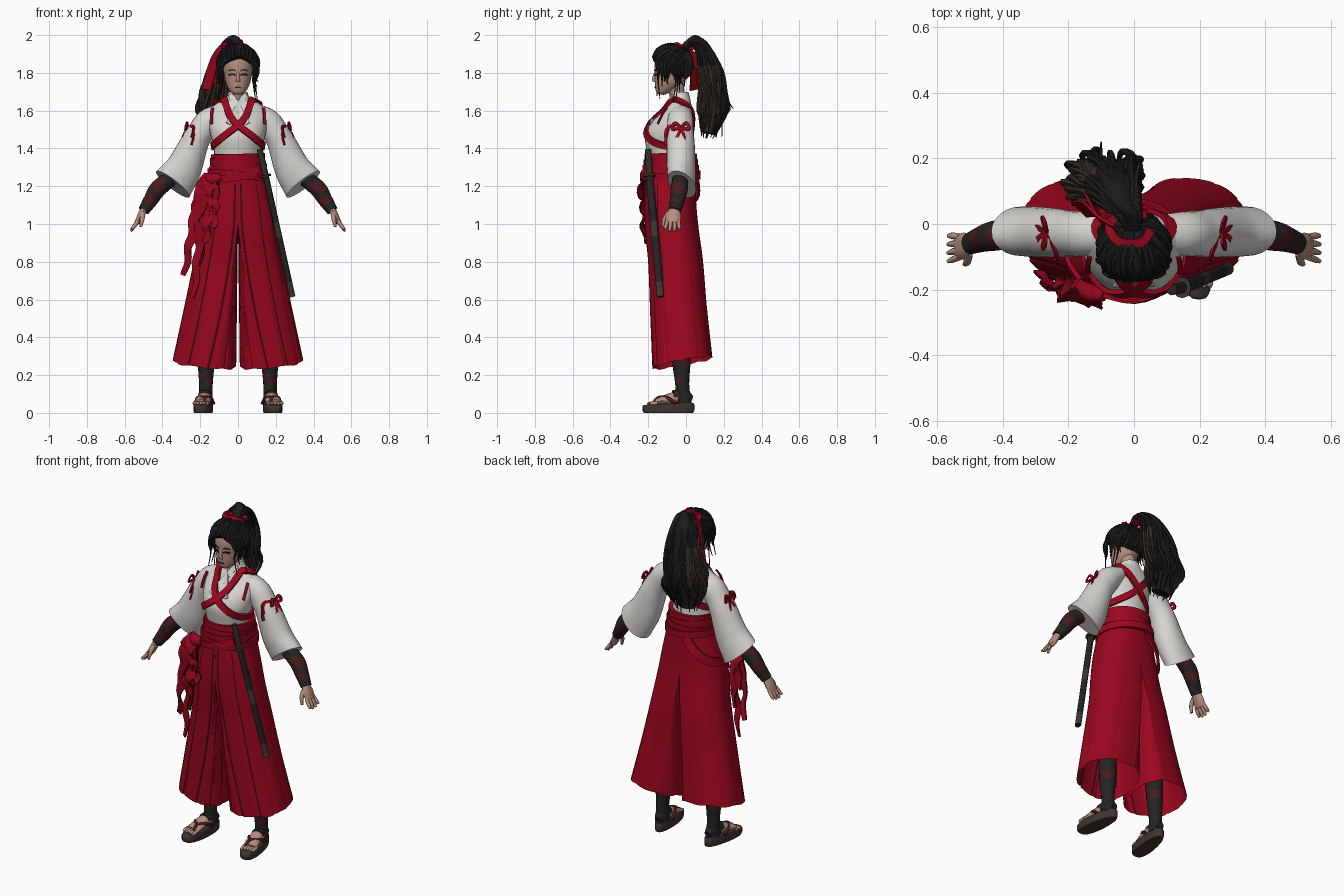
import bpy, bmesh, random
from math import sin, cos, pi, radians, copysign
from mathutils import Vector
from mathutils.bvhtree import BVHTree

random.seed(4)
rnd = random.uniform
X, Y, Z = Vector((1, 0, 0)), Vector((0, 1, 0)), Vector((0, 0, 1))
if "Cube" in bpy.data.objects:
    bpy.data.objects.remove(bpy.data.objects["Cube"])


def material(name, *rgb):
    m = bpy.data.materials.new(name)
    m.use_nodes = True
    m.diffuse_color = (*rgb, 1)
    m.node_tree.nodes["Principled BSDF"].inputs["Base Color"].default_value = (*rgb, 1)
    return m


white = material("white cloth", .68, .67, .64)
red = material("red cloth", .32, .002, .013)
fold = material("deep red fold", .05, .002, .004)
hair_black = material("black hair", .011, .011, .012)
hair_brown = material("brown hair", .035, .025, .018)
skin = material("skin", .46, .27, .215)
cloth = material("black cloth", .017, .017, .018)
wrap = material("dark red wrap", .065, .011, .012)
wood = material("brown wood", .05, .036, .029)


def smooth(pts, k=4):
    """Curve through points of any dimension."""
    p = [Vector(q) for q in pts]
    p = [2 * p[0] - p[1]] + p + [2 * p[-1] - p[-2]]
    out = []
    for a, b, c, d in zip(p, p[1:], p[2:], p[3:]):
        for i in range(k):
            t = i / k
            out.append(b + (c - a) * (t / 2) + (2 * a - 5 * b + 4 * c - d) * (t * t / 2)
                       + (3 * b - a - 3 * c + d) * (t ** 3 / 2))
    return out + [p[-2]]


def tangents(c, loop=False):
    n = len(c)
    if loop:
        return [(c[(i + 1) % n] - c[i - 1]).normalized() for i in range(n)]
    return [(c[min(i + 1, n - 1)] - c[max(i - 1, 0)]).normalized() for i in range(n)]


def tube(pts, n=10, ref=Y, k=4):
    """Rings along a path of x, y, z, radius along ref, radius across."""
    q = smooth(pts, k)
    c = [Vector(v[:3]) for v in q]
    rings = []
    for p, v, t in zip(c, q, tangents(c)):
        s = (ref - t * ref.dot(t)).normalized()
        u = t.cross(s)
        rings.append([p + s * v[3] * cos(2 * pi * j / n) + u * v[4] * sin(2 * pi * j / n)
                      for j in range(n)])
    return rings


def level(keys, n=32, k=4):
    """Horizontal ellipses of z, centre y, half width, half depth."""
    return [[Vector((w * cos(2 * pi * j / n), cy + d * sin(2 * pi * j / n), z)) for j in range(n)]
            for z, cy, w, d in smooth(keys, k)]


def strip(c, normals, width, thick=.008, loop=False, taper=0):
    """Flat band along points."""
    if isinstance(normals, Vector):
        normals = [normals] * len(c)
    rings = []
    for i, (p, t, m) in enumerate(zip(c, tangents(c, loop), normals)):
        u = t.cross(m).normalized() * width / 2 * (1 - taper * i / len(c))
        v = u.cross(t).normalized() * thick / 2
        rings.append([p + u + v, p - u + v, p - u - v, p + u - v])
    return rings


def build(name, tubes, mats, rule=None, caps=True, loop=False):
    bm = bmesh.new()
    for rings in tubes:
        rows = [[bm.verts.new(p) for p in r] for r in rings]
        n = len(rows[0])
        for i, (a, b) in enumerate(zip(rows, rows[1:] + (rows[:1] if loop else []))):
            for j in range(n):
                f = bm.faces.new((a[j], a[(j + 1) % n], b[(j + 1) % n], b[j]))
                if rule:
                    f.material_index = rule(f.calc_center_median(), i, j)
        if caps and not loop:
            for r in (rows[0], rows[-1]):
                bm.faces.new(r)
    bmesh.ops.recalc_face_normals(bm, faces=bm.faces)
    for f in bm.faces:
        f.smooth = True
    me = bpy.data.meshes.new(name)
    bm.to_mesh(me)
    bm.free()
    me.set_sharp_from_angle(angle=radians(50))
    for m in mats:
        me.materials.append(m)
    ob = bpy.data.objects.new(name, me)
    bpy.context.collection.objects.link(ob)
    return ob


def surface(ob):
    return BVHTree.FromPolygons([v.co for v in ob.data.vertices],
                                [p.vertices for p in ob.data.polygons])


def on_front(tree, pts, lift=.004):
    return [tree.ray_cast(Vector((x, -1, z)), Y)[0] - Y * lift for x, z in smooth(pts)]


# Torso, neck and crossed collar
torso = build("torso", [level([(1.33, -.08, .125, .115), (1.4, -.09, .128, .12),
    (1.47, -.095, .145, .122), (1.54, -.075, .155, .11), (1.6, -.045, .15, .08),
    (1.64, -.035, .11, .062), (1.665, -.03, .065, .052), (1.7, -.035, .05, .048)])], [white])
body = surface(torso)
build("neck", [level([(1.64, -.04, .04, .04), (1.76, -.06, .04, .045)])], [skin])
build("collar", [strip(on_front(body, [(s * .04, 1.685), (0, 1.62), (-s * .05, 1.53)]),
                       Y, .03) for s in (1, -1)], [white])

# Crossed cords, each looping over a shoulder and under the other arm
for s, side in ((1, "left"), (-1, "right")):
    pts, normals = [], []
    for ang, z in smooth([(90, 1.655), (70, 1.64), (33, 1.585), (0, 1.52), (-25, 1.47), (-50, 1.43),
                          (-88, 1.41), (-130, 1.44), (-180, 1.51), (-215, 1.58), (-250, 1.64),
                          (-270, 1.655)], 5)[:-1]:
        d = Vector((s * sin(radians(ang)), -cos(radians(ang)), 0))
        hit, nor = body.ray_cast(Vector((0, -.06, z)) + d * .5, -d)[:2]
        pts.append(hit + nor * .007)
        normals.append(nor)
    build(side + "_crossed_cord", [strip(pts, normals, .036, .014, True)], [red], loop=True)

# Split pleated trousers
KEYS = [(1.37, .13, -.205, .05), (1.25, .15, -.215, .05), (1.1, .185, -.22, .055),
        (.95, .21, -.215, .07), (.8, .235, -.2, .09), (.55, .285, -.19, .11), (.265, .345, -.178, .14)]


def trouser(s, n=144):
    rings = []
    for z, w, front, back in smooth(KEYS):
        t = min(max((1 - z) / .75, 0), 1)
        ring = []
        for i in range(n):
            c, d = (copysign(abs(f(2 * pi * i / n)) ** .85, f(2 * pi * i / n)) for f in (cos, sin))
            pleat = 1 - (.006 + .03 * t) * (i % 12 < 2) * (.3 + .7 * max(-d, 0))
            upper, lower = max(w * c * pleat, 0), .012 + (w - .012) * (1 + c * pleat) / 2
            ring.append(Vector((s * (upper + (lower - upper) * .8 * t),
                                (front + back) / 2 + (back - front) / 2 * d * pleat,
                                z + t * (.03 * d + .015 * c + .004 * sin(i / 3)))))
        rings.append(ring)
    return rings


for s, side in ((1, "left"), (-1, "right")):
    build(side + "_trouser", [trouser(s)], [red, fold], caps=False,
          rule=lambda c, i, j: int(j % 12 == 1 and j > 72 and c.z < 1.22 and c.y < -.12))

# Waist sash in tilted wraps, hip drape, knot and hanging tails
bands = []
for z, w, tilt in ((1.35, .133, .004), (1.32, .138, -.008), (1.29, .144, .008), (1.26, .152, -.012)):
    ring = [Vector((w * cos(a), -.08 + (w - .004) * sin(a), z + tilt * cos(a)))
            for a in (2 * pi * i / 40 for i in range(40))]
    bands.append(strip(ring, [(p - Vector((0, -.08, p.z))) for p in ring], .042, .02, True))
build("waist_sash", bands, [red], loop=True)
drape = smooth([(-.04, .06, 1.24), (-.12, .05, 1.15), (-.195, -.03, 1.1), (-.2, -.12, 1.14), (-.14, -.2, 1.23)])
build("hip_drape", [strip(drape, [p - Vector((0, -.08, p.z)) for p in drape], .05, .014),
                    strip(smooth([(.11, -.195, 1.29), (0, -.235, 1.25), (-.13, -.205, 1.235)]), Y, .04, .016)], [red])
build("sash_knot", [tube([(-.18, -.18, 1.25, .02, .02), (-.135, -.21, 1.235, .035, .03),
                          (-.09, -.215, 1.25, .02, .02)], ref=Z)], [red])
tails = []
for x, end, w in ((-.285, .73, .085), (-.235, .61, .075), (-.21, .78, .09), (-.17, .9, .09),
                  (-.125, .98, .085), (-.25, .9, .1)):
    path = [(-.14, -.205, 1.24)]
    for i in range(1, 8):
        t = i / 7
        path.append((-.14 + (x + .14) * t ** .6 + .008 * (-1) ** i,
                     -.23 + (.08 * t if x < -.2 else .015 * t) + rnd(-.018, .008),
                     1.24 + (end - 1.24) * t))
    path = smooth(path, 3)
    turns = [Vector((.4 * sin(i * .8 + x * 50) - .25, -1, 0)) for i in range(len(path))]
    tails.append(strip(path, turns, w, taper=.7))
build("sash_tails", tails, [red, fold], lambda c, i, j: int(j in (1, 3)))

# Arms: sleeve hanging lower at the back, wrapped forearm, hand, bow and seam tie
for s, side in ((1, "left"), (-1, "right")):
    sleeve = tube([(s * .095, -.03, 1.59, .06, .048), (s * .155, -.03, 1.545, .068, .068),
        (s * .198, -.03, 1.485, .07, .07), (s * .23, -.028, 1.43, .074, .075),
        (s * .287, -.025, 1.295, .077, .095), (s * .345, -.022, 1.21, .075, .11)], 24)
    for i, ring in enumerate(sleeve):
        for p in ring:
            p.z -= .5 * (p.y + .022) * (i / len(sleeve)) ** 3
    build(side + "_sleeve", [sleeve], [white])
    build(side + "_forearm", [tube([(s * .33, -.03, 1.26, .04, .04), (s * .42, -.035, 1.19, .046, .045),
        (s * .46, -.045, 1.13, .04, .039), (s * .5, -.06, 1.07, .033, .03)], 12)],
        [cloth, wrap], lambda c, i, j: int((i + j // 2) % 5 < 3 and i < 10))
    hand = [tube([(s * .492, -.06, 1.085, .024, .02), (s * .515, -.066, 1.045, .04, .018),
                  (s * .535, -.07, 1.005, .037, .014)]),
            tube([(s * .502, -.09, 1.06, .012, .012), (s * .507, -.114, 1.025, .012, .012),
                  (s * .515, -.122, .985, .007, .007)], 8)]
    for o in (-.03, -.01, .01, .03):
        hand.append(tube([(s * .53, -.07 + o, 1.015, .011, .011), (s * .552, -.072 + o * 1.2, .985, .01, .01),
                          (s * .566, -.075 + o * 1.3, .955 + abs(o) * .6, .006, .006)], 8))
    build(side + "_hand", hand, [skin])
    bow, knot, out = [], Vector((s * .266, -.028, 1.508)), Vector((s, -.3, .5))
    for d in (-1, 1):
        for path, w in (([(0, 0, 0), (.005, d * .03, .028), (.012, d * .045, -.005), (0, 0, 0)], .016),
                        ([(0, 0, 0), (.024, d * .015, -.04), (.032, d * .03 - .01, -.085)], .016),
                        ([(0, 0, 0), (-.025, -.05, d * .01), (-.03, -.075, -.03 + d * .02),
                          (-.02, -.08, -.07 + d * .02)], .016)):
            bow.append(strip(smooth([knot + Vector((s * x, y, z)) for x, y, z in path]), out, w))
    build(side + "_sleeve_bow", bow, [red])
    build(side + "_seam_tie", [strip(smooth([(s * .135, -.1, 1.615), (s * .14, -.125, 1.58), (s * .14, -.15, 1.53)]),
                                     Vector((s * .3, -1, .2)), .015)], [red])

# Legs, feet and sandals, toes turned outward
for s, side in ((1, "left"), (-1, "right")):
    build(side + "_shin", [tube([(s * .165, -.025, .6, .05, .05), (s * .168, -.025, .3, .05, .046),
        (s * .17, -.02, .15, .037, .036), (s * .17, -.015, .05, .045, .036)], 16)],
        [cloth, wrap], lambda c, i, j: int((i + j // 4) % 4 == 0 and c.z > .15))
    build(side + "_heel_wrap", [tube([(s * .165, .03, .07, .02, .02), (s * .17, -.01, .085, .036, .04),
        (s * .178, -.07, .085, .036, .036)], 12, X)], [cloth])
    foot = [tube([(s * .172, -.03, .085, .035, .035), (s * .182, -.1, .072, .04, .027),
                  (s * .192, -.165, .055, .042, .016)], 12, X)]
    for i in range(5):
        x = .162 + i * .017
        foot.append(tube([(s * x, -.15, .052, .011, .011), (s * x, -.185, .05, .01, .01),
                          (s * x, -.207 + .007 * i, .046, .005, .006)], 8, X))
    build(side + "_foot", foot, [skin])
    sole = []
    for z, size in ((0, .95), (.012, 1), (.04, 1), (.048, .95)):
        ring = []
        for i in range(28):
            a = 2 * pi * i / 28
            y = .137 * size * sin(a)
            w = (.047 - .06 * y) * copysign(abs(cos(a)) ** .7, cos(a)) * size
            ring.append(Vector((s * (.181 - .12 * y) + w, -.093 + y, z * (1 + .9 * y))))
        sole.append(ring)
    build(side + "_sandal", [sole], [wood])
    build(side + "_sandal_strap", [tube([(s * .174, -.175, .054, .007, .007), (s * .177, -.145, .082, .008, .008),
        (s * (.18 + d * .035), -.1, .08, .009, .009), (s * (.175 + d * .047), -.055, .05, .008, .008)], 8, X)
        for d in (-1, 1)], [wrap])

# Sword with scabbard, guard and wrapped grip
tip, guard, pommel = (Vector(p) for p in ((.288, -.135, .615), (.148, -.193, 1.25), (.115, -.2, 1.395)))


def rod(a, b, r, w):
    mid = (a + b) / 2
    return tube([(*p, r, w) for p in (a, mid, b)], 12)


build("scabbard", [rod(tip, guard, .02, .016)], [cloth, wood],
      lambda c, i, j: int(c.z < .66 or .93 < c.z < 1.0))
build("sword_guard", [rod(guard, guard.lerp(pommel, .07), .032, .028)], [wood])
build("sword_grip", [rod(guard, pommel, .017, .016)], [cloth, wood], lambda c, i, j: (i + j) % 2)

# Head and painted face
head = build("head", [level([(1.685, -.128, .018, .016), (1.7, -.118, .04, .04), (1.74, -.092, .062, .072),
    (1.79, -.08, .073, .085), (1.85, -.075, .08, .09), (1.91, -.07, .06, .075), (1.935, -.07, .02, .03)])], [skin])
face = surface(head)
build("nose", [tube([(0, -.158, 1.805, .008, .008), (0, -.168, 1.77, .012, .01),
                     (0, -.168, 1.752, .007, .014)])], [skin])
build("eyes_and_brows", [strip(on_front(face, [(s * .014, z), (s * .03, z + .005), (s * .048, z)], .001), Y, w, .006)
      for s in (-1, 1) for z, w in ((1.788, .01), (1.812, .006))], [hair_black])
build("lips", [strip(on_front(face, [(-.016, 1.722), (0, 1.724), (.016, 1.722)], .001), Y, .007, .006)], [wrap])

# Swept-back hair: cap, strands from the hairline to the tie, and loose side locks
CENTRE, TIE = Vector((0, -.075, 1.845)), Vector((0, .6, .8)).normalized()


def swept(a, t, grow=1):
    e = radians(30 * cos(a) - 19 + 13 * max(cos(a), 0) ** 12)
    d = Vector((sin(a) * cos(e), -cos(a) * cos(e), sin(e))).slerp(TIE, t)
    return CENTRE + Vector((d.x * .102, d.y * .104, d.z * .1)) * grow


build("hair_cap", [[[swept(2 * pi * j / 40, t / 10) for j in range(40)] for t in range(10)]], [hair_black])
strands = []
for i in range(60):
    a = 2 * pi * i / 60 + rnd(-.04, .04)
    lift = rnd(1, 1.06)
    strands.append(tube([(*swept(a + rnd(-.08, .08), t / 5, lift), r, r) for t, r in
                         enumerate((.006, .011, .012, .011, .009, .006))], 6, X, 3))
for s in (-1, 1):
    for i in range(8):
        y, out = -.155 + .018 * i, rnd(-.006, .018)
        strands.append(tube([(s * .012, y - .005, 1.905, .006, .006), (s * (.07 + out), y, 1.86, .012, .012),
            (s * (.09 + out), y + .01, 1.81, .01, .01), (s * (.08 + out), y + rnd(0, .03), 1.76, .004, .004),
            (s * (.092 + out), y + rnd(0, .03), rnd(1.64, 1.76), .002, .002)], 6))
build("hair_strands", strands, [hair_black])

# High wavy ponytail, browner underneath
TAIL = [(0, -.01, 1.935), (-.02, .045, 1.968), (-.05, .1, 1.92), (-.075, .128, 1.81), (-.09, .14, 1.7),
        (-.095, .145, 1.6), (-.09, .12, 1.48)]
SPREAD = (.15, .3, .55, .8, .95, 1, .6)
locks = [tube([(*p, .012 + .045 * w, .012 + .075 * w) for p, w in zip(TAIL, SPREAD)], 14, Y)]
for i in range(90):
    dx, dy, drop = rnd(-.105, .105), rnd(-.065, .065), rnd(-.035, .1)
    pts = []
    for k, (p, w) in enumerate(zip(TAIL, SPREAD)):
        r = (.008, .01, .011, .011, .011, .01, .002)[k]
        pts.append((p[0] + (dx + rnd(-.022, .022)) * w, p[1] + (dy + rnd(-.02, .02)) * w,
                    p[2] + drop * (k == 6) + .015 * dy * k, r, r))
    locks.append(tube(pts, 6, X))
for y, z in ((.25, 1.61), (.225, 1.65), (.19, 1.46)):
    locks.append(tube([(-.08, .15, 1.8, .008, .008), (-.1, .19, 1.7, .008, .008), (-.1, y, z, .002, .002)], 6, X))
build("ponytail", locks, [hair_black, hair_brown],
      lambda c, i, j: int(c.z < 1.85 and c.y < .165 + .03 * sin(30 * c.x)))

# Hair ribbon
ribbon = [strip(smooth([(.05, -.02, 1.935), (.02, -.055, 1.953), (-.05, -.05, 1.945), (-.075, 0, 1.935),
                        (-.03, .035, 1.93), (.04, .03, 1.93)]), Vector((0, -.3, 1)), .026, .014)]
for x, y, z in ((-.165, .045, 1.71), (-.135, .08, 1.74)):
    ribbon.append(strip(smooth([(-.05, -.02, 1.94), (-.1, .01, 1.9), (-.135, y, 1.83), (x, y, z)]),
                        Vector((-.7, -.7, .1)), .065))
build("hair_ribbon", ribbon, [red])
